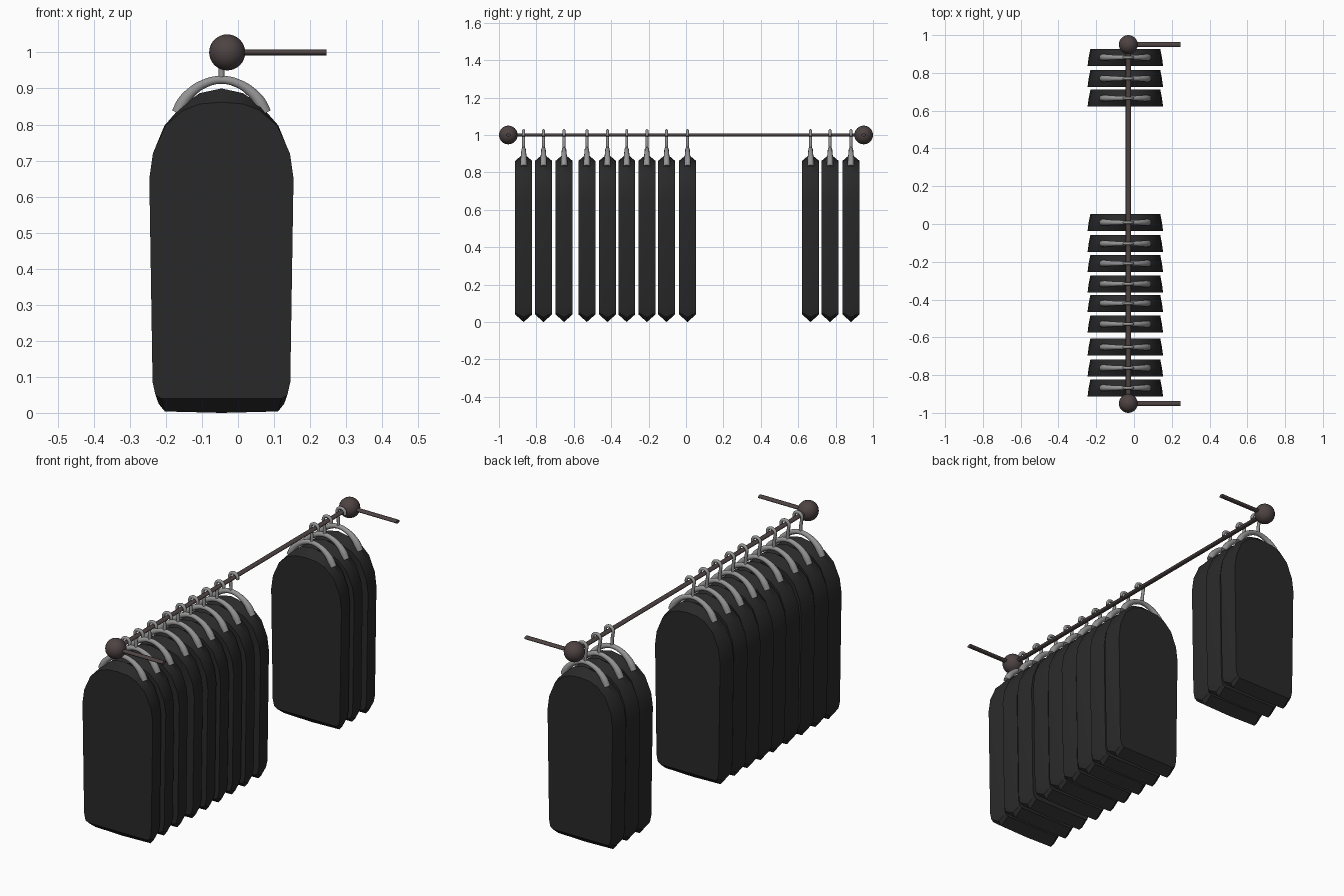
import bpy, bmesh, math
from mathutils import Matrix

if "Cube" in bpy.data.objects:
    bpy.data.objects.remove(bpy.data.objects["Cube"])

CX, RX, RZ = -0.046, -0.03, 1.0   # garment centre x, rod x and z


def material(name, col):
    m = bpy.data.materials.new(name)
    m.diffuse_color = (*col, 1)
    m.use_nodes = True
    m.node_tree.nodes["Principled BSDF"].inputs["Base Color"].default_value = m.diffuse_color
    return m


CLOTH = material("dark_cloth", (0.022, 0.022, 0.022))
METAL = material("grey_metal", (0.3, 0.3, 0.3))
BROWN = material("dark_bronze", (0.075, 0.055, 0.055))


def activate(ob):
    bpy.ops.object.select_all(action='DESELECT')
    ob.select_set(True)
    bpy.context.view_layer.objects.active = ob


def finish(ob, name, mat, angle=40):
    ob.name = name
    ob.data.materials.clear()
    ob.data.materials.append(mat)
    activate(ob)
    bpy.ops.object.shade_smooth_by_angle(angle=math.radians(angle))
    return ob


def bar(name, a, b, axis):
    # flattened round bar along x or y
    bpy.ops.mesh.primitive_cylinder_add(vertices=16, radius=1, depth=1)
    ob = bpy.context.object
    mid = [(p + q) / 2 for p, q in zip(a, b)]
    rot = Matrix.Rotation(math.pi / 2, 4, 'Y' if axis == 'x' else 'X')
    length = max(abs(p - q) for p, q in zip(a, b))
    size = (length, 0.014, 0.008) if axis == 'x' else (0.014, length, 0.008)
    ob.data.transform(Matrix.Translation(mid) @ Matrix.Diagonal((*size, 1)) @ rot)
    return finish(ob, name, BROWN)


def tube(name, pts, radius):
    # points are (x, z, radius factor) in the y = 0 plane
    cu = bpy.data.curves.new(name, 'CURVE')
    cu.dimensions = '3D'
    cu.bevel_depth, cu.bevel_resolution = radius, 3
    cu.resolution_u, cu.use_fill_caps = 5, True
    sp = cu.splines.new('BEZIER')
    sp.bezier_points.add(len(pts) - 1)
    for bp, (x, z, r) in zip(sp.bezier_points, pts):
        bp.co, bp.radius = (x, 0, z), r
        bp.handle_left_type = bp.handle_right_type = 'AUTO'
    ob = bpy.data.objects.new(name, cu)
    bpy.context.collection.objects.link(ob)
    activate(ob)
    bpy.ops.object.convert(target='MESH')
    return finish(bpy.context.object, name, METAL, 50)


# Rail, end balls and wall arms
bar("hanging_rail", (RX, -0.95, RZ), (RX, 0.95, RZ), 'y')
for side, y in (("front", -0.95), ("back", 0.95)):
    bpy.ops.mesh.primitive_uv_sphere_add(segments=32, ring_count=16, radius=0.05, location=(RX, y, RZ))
    finish(bpy.context.object, side + "_end_ball", BROWN)
    bar(side + "_wall_arm", (RX, y, RZ), (0.245, y, RZ), 'x')

# Garment: half outlines (dx, z) of the face and of the fuller middle section
face = [(0, .862), (.06, .857), (.105, .84), (.155, .797), (.19, .72), (.2, .65),
        (.191, .085), (.183, .05), (.167, .04), (0, .04)]
middle = [(0, .9), (.06, .887), (.11, .852), (.158, .797), (.189, .72), (.194, .65),
          (.187, .08), (.174, .025), (.157, .004), (0, 0)]


def garment():
    bm = bmesh.new()
    rings = []
    for half, y, s in ((face, -.045, 1), (middle, 0, 1), (face, .045, .925)):
        outline = half + [(-x, z) for x, z in half[-2:0:-1]]
        rings.append([bm.verts.new((CX + x * s, y, z)) for x, z in outline])
    n = len(rings[0])
    for a, b in zip(rings, rings[1:]):
        for i in range(n):
            bm.faces.new((a[i], a[(i + 1) % n], b[(i + 1) % n], b[i]))
    bm.faces.new(rings[0])
    bm.faces.new(rings[2])
    bmesh.ops.recalc_face_normals(bm, faces=bm.faces)
    me = bpy.data.meshes.new("garment")
    bm.to_mesh(me)
    bm.free()
    ob = bpy.data.objects.new("garment", me)
    bpy.context.collection.objects.link(ob)
    return finish(ob, "garment", CLOTH, 25)


# Hanger shoulders and hook curling over the rail
arm = [(.122, .832, 1.5), (.107, .862, 1.5), (.085, .888, 1.3), (.05, .912, 1.1)]
shoulders = [(CX - x, z, r) for x, z, r in arm] + [(CX, .924, 1)] + \
            [(CX + x, z, r) for x, z, r in reversed(arm)]
hook = [(CX, .92, 1), (CX, .955, 1)]
hook += [(RX + .023 * math.cos(t), RZ + .023 * math.sin(t), 1)
         for t in (math.radians(d) for d in (205, 165, 120, 75, 30, -15))]

parts = [garment(), tube("hanger_shoulders", shoulders, 0.0115), tube("hanger_hook", hook, 0.008)]

# Repeat along the rail
ROW = [-.868, -.762, -.652, -.53, -.42, -.317, -.209, -.104, .008, .666, .77, .882]
for i, y in enumerate(ROW):
    for p in parts:
        ob = p if i == 0 else p.copy()
        if i:
            bpy.context.collection.objects.link(ob)
        ob.location.y = y
